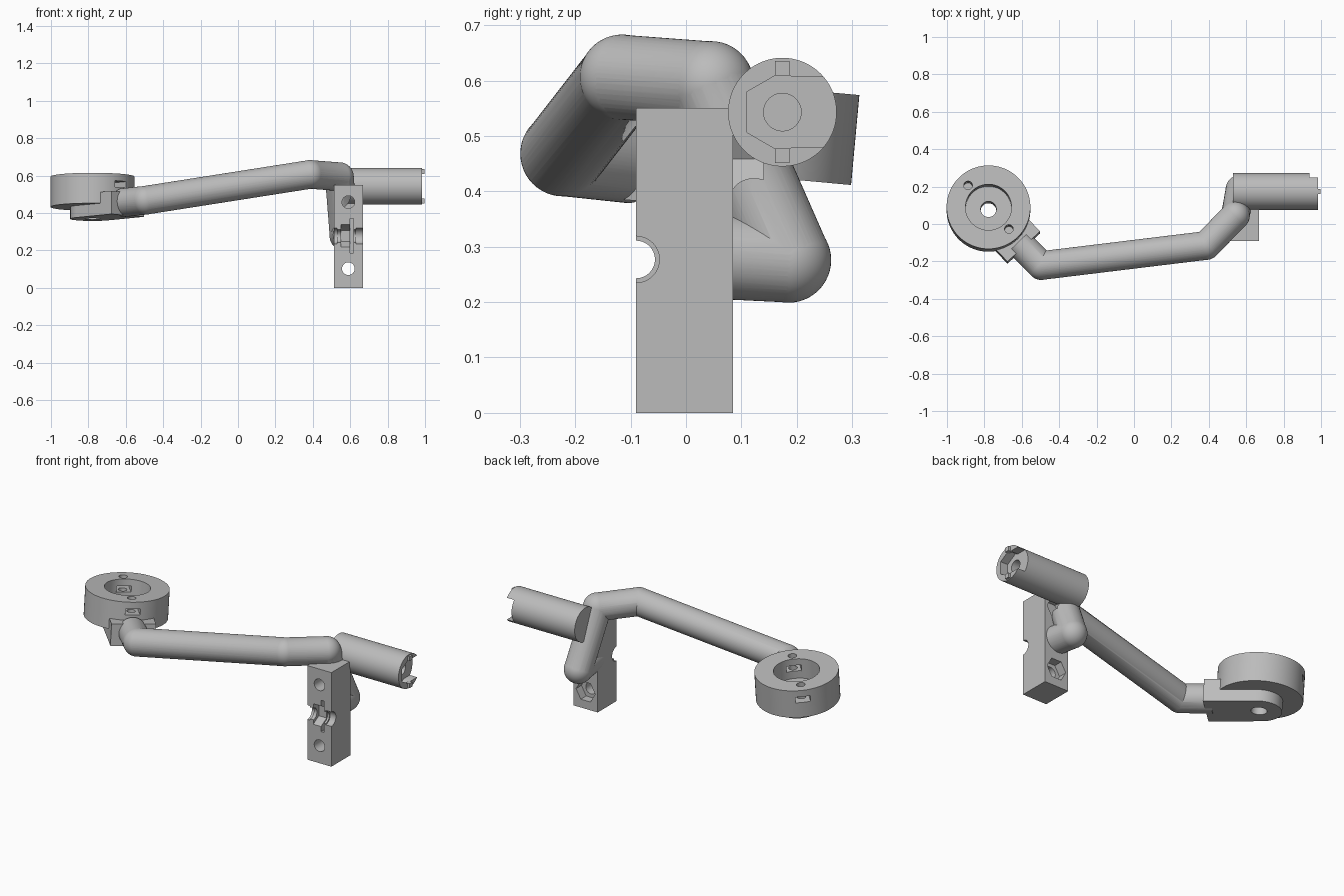
import bpy, math
from mathutils import Vector, Matrix

if "Cube" in bpy.data.objects:
    bpy.data.objects.remove(bpy.data.objects["Cube"])

grey = bpy.data.materials.new("grey plastic")
grey.diffuse_color = (0.5, 0.5, 0.5, 1)
grey.use_nodes = True
grey.node_tree.nodes["Principled BSDF"].inputs["Base Color"].default_value = grey.diffuse_color


def finish(name, matrix=Matrix()):
    o = bpy.context.object
    o.name = name
    o.data.transform(matrix @ o.matrix_basis)
    o.matrix_basis = Matrix()
    o.data.materials.append(grey)
    return o


def rod(name, a, b, r, sides=64, spin=0.0, frame=Matrix()):
    """Cylinder or prism from point a to point b."""
    a, b = Vector(a), Vector(b)
    bpy.ops.mesh.primitive_cylinder_add(vertices=sides, radius=r, depth=(b - a).length)
    turn = (b - a).to_track_quat('Z', 'Y').to_matrix().to_4x4()
    m = Matrix.Translation((a + b) / 2) @ turn @ Matrix.Rotation(spin, 4, 'Z')
    return finish(name, frame @ m)


def ball(name, p, r):
    bpy.ops.mesh.primitive_uv_sphere_add(segments=48, ring_count=24, radius=r, location=p)
    return finish(name)


def box(name, lo, hi, frame=Matrix()):
    lo, hi = Vector(lo), Vector(hi)
    bpy.ops.mesh.primitive_cube_add(size=1)
    return finish(name, frame @ Matrix.Translation((lo + hi) / 2) @ Matrix.Diagonal((*(hi - lo), 1)))


def combine(target, others, op):
    for other in others:
        m = target.modifiers.new(op, 'BOOLEAN')
        m.object, m.operation, m.solver = other, op, 'EXACT'
        bpy.context.view_layer.objects.active = target
        bpy.ops.object.modifier_apply(modifier=m.name)
        bpy.data.objects.remove(other)


# Bent round arm with ball elbows
path = [(-0.615, -0.10, 0.455), (-0.495, -0.222, 0.468), (0.385, -0.115, 0.606),
        (0.542, 0.045, 0.594), (0.567, 0.185, 0.276), (0.585, 0.04, 0.283)]
R = 0.0765
arm = rod("arm", path[0], path[1], R)
combine(arm, [rod("tube", a, b, R) for a, b in zip(path[1:], path[2:])], 'UNION')
combine(arm, [ball("elbow", p, R + 0.0006) for p in path[1:-1]], 'UNION')

# Mounting block with bolt holes, nut traps and a stepped side groove
block = box("mounting_block", (0.512, -0.09, 0), (0.667, 0.085, 0.55))
cuts = []
for z in (0.102, 0.458):
    cuts.append(rod("bolt_hole", (0.59, -0.2, z), (0.59, 0.13, z), 0.034, 32))
    cuts.append(rod("nut_trap", (0.59, 0.035, z), (0.59, 0.14, z), 0.062, 6, math.pi / 6))
cuts += [rod("groove", (0.4, -0.09, 0.277), (0.8, -0.09, 0.277), 0.034, 32),
         rod("groove_end", (0.4, -0.09, 0.277), (0.53, -0.09, 0.277), 0.042, 32),
         rod("groove_end", (0.63, -0.09, 0.277), (0.8, -0.09, 0.277), 0.042, 32),
         rod("groove_nut", (0.55, -0.09, 0.277), (0.60, -0.09, 0.277), 0.06, 6),
         box("washer_slot", (0.60, -0.12, 0.187), (0.618, -0.03, 0.37))]
combine(block, cuts, 'DIFFERENCE')
# The upper trap also clears the arm
combine(arm, [rod("trap_clearance", (0.59, 0.035, 0.458), (0.59, 0.14, 0.458), 0.062, 6, math.pi / 6)],
        'DIFFERENCE')

# Horizontal barrel with an end socket open to the back
cy, cz = 0.174, 0.543
barrel = rod("barrel", (0.53, cy, cz), (0.985, cy, cz), 0.098, 96)
combine(barrel, [
    rod("socket_bore", (0.75, cy, cz), (1.1, cy, cz), 0.034, 32),
    rod("socket_hex", (0.938, cy, cz), (1.1, cy, cz), 0.0735, 6, 0.0),
    box("socket_mouth", (0.938, cy, cz - 0.0637), (1.1, cy + 0.2, cz + 0.0637))], 'DIFFERENCE')
for s in (1, -1):
    box("upper_tab" if s > 0 else "lower_tab",
        (0.97, cy - 0.013, cz + s * 0.079 - 0.013), (0.997, cy + 0.013, cz + s * 0.079 + 0.013))

# Tilted holder: local x points toward the arm, local z is the cup axis
frame = (Matrix.Translation((-0.778, 0.075, 0.432)) @ Matrix.Rotation(-0.092, 4, 'X')
         @ Matrix.Rotation(math.radians(-47), 4, 'Z'))
cup = rod("ring_cup", (0, 0, 0), (0, 0, 0.163), 0.224, 128, frame=frame)
cuts = [rod("pocket", (0, 0, 0.045), (0, 0, 0.3), 0.123, 64, frame=frame),
        rod("centre_hole", (0, 0, -0.2), (0, 0, 0.2), 0.042, 32, frame=frame)]
for s in (1, -1):
    cuts.append(rod("screw_hole", (s * 0.16, 0, 0.06), (s * 0.16, 0, 0.3), 0.023, 32, frame=frame))
    a, b = sorted((s * 0.1, s * 0.3))
    cuts.append(box("nut_slot", (a, -0.04, 0.09), (b, 0.04, 0.124), frame))
combine(cup, cuts, 'DIFFERENCE')

# Bracket under the cup: round plate running into a square block
bracket = rod("bracket", (0, 0, -0.064), (0, 0, 0), 0.119, 64, frame=frame)
combine(bracket, [box("plate", (0, -0.119, -0.064), (0.2, 0.119, 0), frame),
                  box("end_block", (0.19, -0.119, -0.064), (0.276, 0.119, 0.06), frame)], 'UNION')
combine(bracket, [rod("centre_hole", (0, 0, -0.2), (0, 0, 0.2), 0.042, 32, frame=frame)], 'DIFFERENCE')

# Smooth the round faces, keep hard edges
for o in bpy.data.objects:
    o.data.materials.clear()
    o.data.materials.append(grey)
    bpy.ops.object.select_all(action='DESELECT')
    o.select_set(True)
    bpy.context.view_layer.objects.active = o
    bpy.ops.object.shade_smooth_by_angle(angle=math.radians(30))
